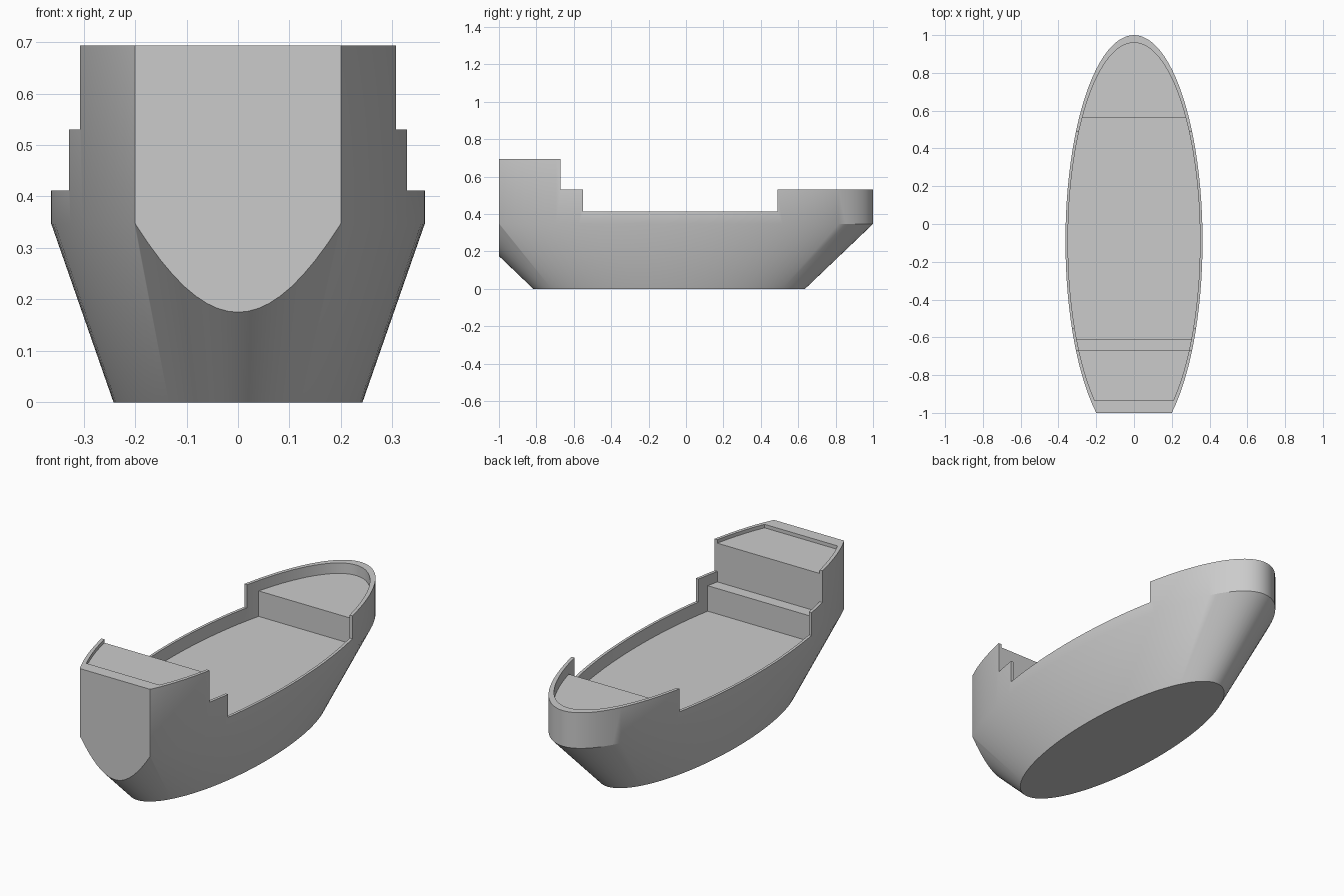
import bpy, bmesh, math
from mathutils import Vector

cube = bpy.data.objects.get("Cube")
if cube:
    bpy.data.objects.remove(cube, do_unlink=True)

grey = bpy.data.materials.new("hull grey")
grey.use_nodes = True
colour = (0.6, 0.6, 0.6, 1)
grey.diffuse_color = colour
grey.node_tree.nodes["Principled BSDF"].inputs["Base Color"].default_value = colour

HALF_WIDTH, HALF_LENGTH, CENTRE_Y = 0.363, 1.09, -0.09
INNER = 0.963                       # inside of the bulwark
KNUCKLE, MAIN, RAISED, POOP = 0.347, 0.345, 0.476, 0.675
SEGMENTS = 96


def loft(name, rings, y_min=None, y_max=None):
    """Stack scaled ellipses (scale, z) into a solid, trimmed flat at y_min and y_max."""
    bm = bmesh.new()
    loops = []
    for scale, z in rings:
        angles = [2 * math.pi * i / SEGMENTS for i in range(SEGMENTS)]
        loops.append([bm.verts.new((HALF_WIDTH * scale * math.cos(a),
                                    CENTRE_Y + HALF_LENGTH * scale * math.sin(a), z))
                      for a in angles])
    for low, high in zip(loops, loops[1:]):
        for i in range(SEGMENTS):
            j = (i + 1) % SEGMENTS
            bm.faces.new((low[i], low[j], high[j], high[i]))
    bm.faces.new(loops[0][::-1])
    bm.faces.new(loops[-1])
    for y, side in ((y_min, -1), (y_max, 1)):
        if y is not None:
            geom = bm.verts[:] + bm.edges[:] + bm.faces[:]
            cut = bmesh.ops.bisect_plane(bm, geom=geom, plane_co=Vector((0, y, 0)),
                                         plane_no=Vector((0, side, 0)), clear_outer=True)
            edges = [e for e in cut["geom_cut"] if isinstance(e, bmesh.types.BMEdge)]
            bmesh.ops.contextual_create(bm, geom=edges)
    bmesh.ops.recalc_face_normals(bm, faces=bm.faces)
    mesh = bpy.data.meshes.new(name)
    bm.to_mesh(mesh)
    bm.free()
    mesh.materials.append(grey)
    obj = bpy.data.objects.new(name, mesh)
    bpy.context.collection.objects.link(obj)
    return obj


def box(name, y0, y1, z0):
    bpy.ops.mesh.primitive_cube_add(size=1, location=(0, (y0 + y1) / 2, z0 + 0.5))
    obj = bpy.context.object
    obj.name = name
    obj.scale = (2, y1 - y0, 1)
    obj.data.materials.append(grey)
    return obj


def select(obj):
    bpy.ops.object.select_all(action="DESELECT")
    obj.select_set(True)
    bpy.context.view_layer.objects.active = obj


def subtract(target, cutter):
    cutter.hide_render = True
    bpy.context.view_layer.update()
    mod = target.modifiers.new("cut", "BOOLEAN")
    mod.operation, mod.solver, mod.object = "DIFFERENCE", "EXACT", cutter
    select(target)
    bpy.ops.object.modifier_apply(modifier=mod.name)
    bpy.data.objects.remove(cutter, do_unlink=True)


# Hull: flared bottom, upright bulwark, flat transom
hull = loft("hull", [(2 / 3, 0), (1, KNUCKLE), (1, 0.693)], y_min=-1)

# Hollow the inside, then step the bulwark down towards the waist
subtract(hull, loft("cavity_cutter", [(INNER, MAIN), (INNER, 1)], y_min=-0.935))
subtract(hull, box("upper_rail_cutter", -0.67, 1.2, 0.53))
subtract(hull, box("waist_rail_cutter", -0.55, 0.49, 0.412))

# Raised decks fitted inside the bulwark
TUCK = INNER + 0.003
decks = [
    loft("fore_deck", [(TUCK, MAIN - 0.01), (TUCK, RAISED)], y_min=0.56),
    loft("stern_step", [(TUCK, MAIN - 0.01), (TUCK, RAISED)], y_min=-0.94, y_max=-0.61),
    loft("stern_deck", [(TUCK, RAISED - 0.01), (TUCK, POOP)], y_min=-0.94, y_max=-0.67),
]

for part in [hull] + decks:
    select(part)
    bpy.ops.object.shade_smooth_by_angle(angle=math.radians(30))
